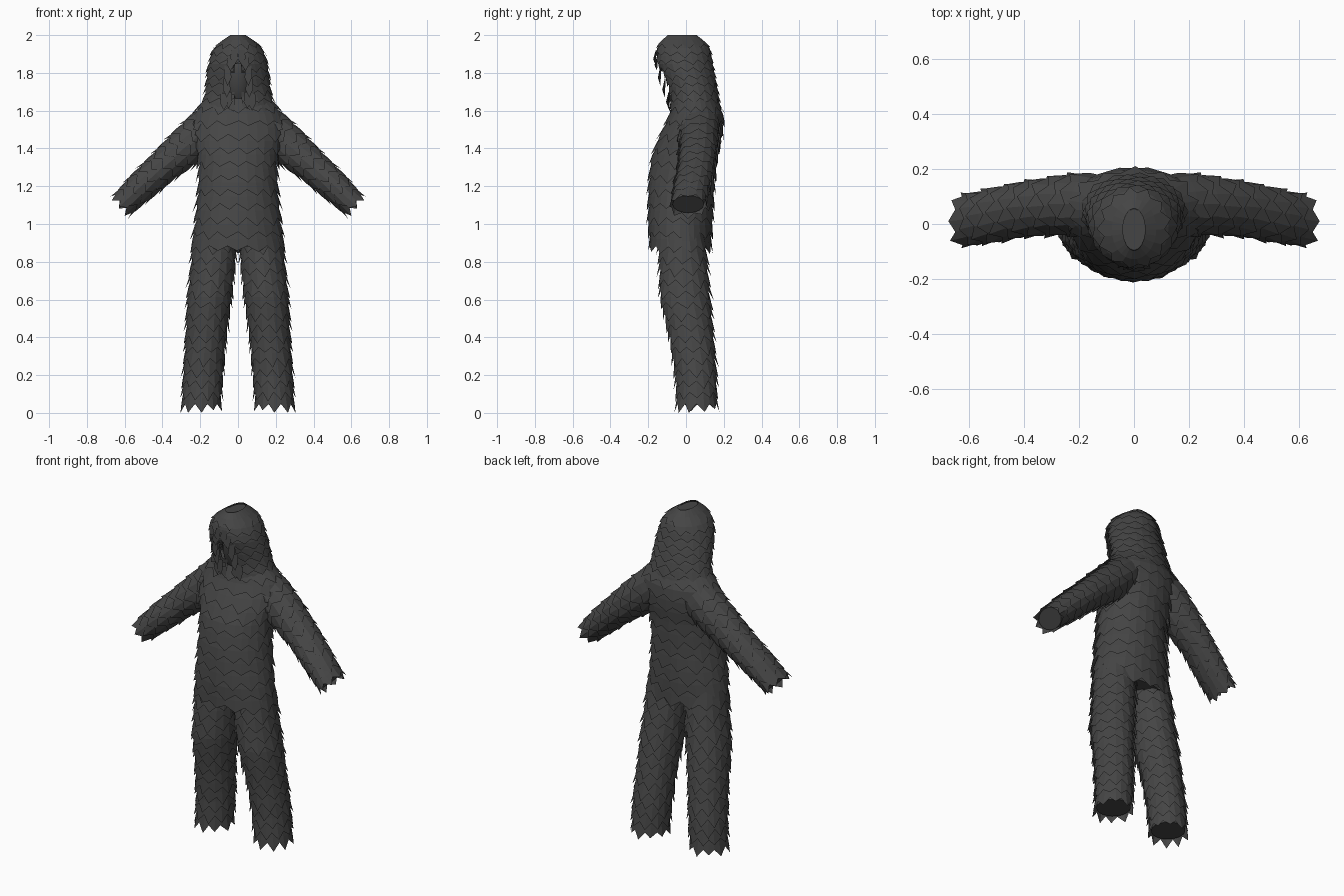
import bpy, bmesh, math, random
from mathutils import Vector

if "Cube" in bpy.data.objects:
    bpy.data.objects.remove(bpy.data.objects["Cube"])

random.seed(4)
fur = bpy.data.materials.new("charcoal fur")
fur.diffuse_color = (0.06, 0.06, 0.06, 1)
fur.use_nodes = True
fur.node_tree.nodes["Principled BSDF"].inputs["Base Color"].default_value = fur.diffuse_color


def finish(name, bm, mirror=False, smooth=False):
    me = bpy.data.meshes.new(name)
    for f in bm.faces:
        f.smooth = smooth
    bm.to_mesh(me)
    bm.free()
    me.materials.append(fur)
    ob = bpy.data.objects.new(name, me)
    bpy.context.collection.objects.link(ob)
    if mirror:
        ob.modifiers.new("mirror", "MIRROR").use_mirror_merge = False
    return ob


class Limb:
    """Elliptical tube through keys (x, y, z, radius_u, radius_v), listed from root to tip."""

    def __init__(self, keys):
        self.c = [Vector(k[:3]) for k in keys]
        self.r = [k[3:] for k in keys]
        self.s = [0.0]
        for a, b in zip(self.c, self.c[1:]):
            self.s.append(self.s[-1] + (b - a).length)
        d = self.c[-1] - self.c[0]
        d.y = 0
        if abs(d.x) < 0.1:
            d.x = 0
        self.d = d.normalized()
        self.u = Vector((-self.d.z, 0, self.d.x))
        self.length = self.s[-1]

    def point(self, t, a, k):
        tc = min(max(t, 0), self.length)
        i = 0
        while i < len(self.s) - 2 and tc > self.s[i + 1]:
            i += 1
        f = (tc - self.s[i]) / (self.s[i + 1] - self.s[i])
        c = self.c[i].lerp(self.c[i + 1], f) + self.d * (t - tc)
        ru, rv = [p + (q - p) * f for p, q in zip(self.r[i], self.r[i + 1])]
        p = c + self.u * (ru * k * math.cos(a)) + Vector((0, rv * k * math.sin(a), 0))
        p.z = min(max(p.z, 0.0), 2.0)
        return p


def shaggy(name, keys, rows, teeth, drop, flare=0.05, mirror=False, hole=None):
    """Closed core covered by overlapping flared skirts with zigzag hems."""
    limb = Limb(keys)
    n = teeth * 2
    bm = bmesh.new()
    # core
    rings = []
    for t in limb.s:
        rings.append([bm.verts.new(limb.point(t, math.tau * j / n, 0.88)) for j in range(n)])
    for top, low in zip(rings, rings[1:]):
        for j in range(n):
            k = (j + 1) % n
            f = (top[j], low[j], low[k], top[k])
            if not (hole and hole(sum((v.co for v in f), Vector()) / 4)):
                bm.faces.new(f)
    bm.faces.new(rings[0])
    bm.faces.new(rings[-1][::-1])
    # skirts
    step = limb.length / rows
    for i in range(rows):
        t = i * step
        top, mid, low = [], [], []
        for j in range(n):
            a = math.tau * (j + 0.15 * random.uniform(-1, 1)) / n
            tip = (j + i) % 2
            jit = random.uniform(0.7, 1.3)
            top.append(bm.verts.new(limb.point(t - step * 0.3, a, 0.9)))
            mid.append(bm.verts.new(limb.point(t + step * 0.45, a, 0.97)))
            end = t + step * 0.95 + (drop * jit if tip else 0)
            low.append(bm.verts.new(limb.point(end, a, 1 + (flare * jit if tip else 0))))
        for ra, rb in ((top, mid), (mid, low)):
            for j in range(n):
                k = (j + 1) % n
                f = (ra[j], rb[j], rb[k], ra[k])
                if hole and hole(sum((v.co for v in f), Vector()) / 4):
                    continue
                bm.faces.new(f)
    bmesh.ops.delete(bm, geom=[v for v in bm.verts if not v.link_faces], context="VERTS")
    return finish(name, bm, mirror)


# torso with ragged hem over the hips
shaggy("torso", [
    (0, 0.05, 1.69, 0.15, 0.10), (0, 0.05, 1.64, 0.20, 0.13), (0, 0.055, 1.57, 0.25, 0.15),
    (0, 0.03, 1.48, 0.25, 0.17), (0, -0.01, 1.35, 0.215, 0.18), (0, -0.025, 1.2, 0.215, 0.18),
    (0, -0.03, 1.0, 0.235, 0.175), (0, -0.03, 0.88, 0.245, 0.165)],
    rows=11, teeth=14, drop=0.035, flare=0.04)

# legs
shaggy("legs", [
    (0.125, -0.02, 0.94, 0.12, 0.125), (0.13, -0.015, 0.8, 0.12, 0.13),
    (0.152, -0.003, 0.6, 0.12, 0.135), (0.17, 0.03, 0.4, 0.11, 0.12),
    (0.185, 0.053, 0.2, 0.108, 0.112), (0.195, 0.058, 0.045, 0.105, 0.108)],
    rows=15, teeth=10, drop=0.038, flare=0.09, mirror=True)

# arms, ending in blunt hands
shaggy("arms", [
    (0.14, 0.07, 1.525, 0.115, 0.12), (0.24, 0.07, 1.435, 0.112, 0.11),
    (0.40, 0.055, 1.30, 0.09, 0.102), (0.52, 0.03, 1.19, 0.083, 0.10),
    (0.61, 0.012, 1.105, 0.07, 0.095)],
    rows=12, teeth=8, drop=0.03, flare=0.07, mirror=True)


def face_gap(p):
    return p.y < 0 and ((p.z - 1.74) / 0.115) ** 2 + (p.x / 0.05) ** 2 < 1


# hooded head, open at the face
shaggy("head", [
    (0, -0.02, 1.992, 0.045, 0.085), (0, -0.018, 1.965, 0.10, 0.125),
    (0, -0.012, 1.92, 0.14, 0.147), (0, -0.008, 1.86, 0.158, 0.15),
    (0, 0.012, 1.8, 0.168, 0.143), (0, 0.04, 1.7, 0.178, 0.132),
    (0, 0.05, 1.62, 0.195, 0.135)],
    rows=9, teeth=13, drop=0.025, flare=0.04, hole=face_gap)

# smooth face veil inside the hood
bm = bmesh.new()
bmesh.ops.create_uvsphere(bm, u_segments=16, v_segments=10, radius=1)
for v in bm.verts:
    x, y, z = v.co
    v.co = (x * 0.065, y * 0.05 - 0.04 - z * 0.025, 1.745 + z * 0.13)
finish("face_veil", bm, smooth=True)

# loose locks beside the face and over the brow
bm = bmesh.new()
for x, z, l, y in ((0.055, 1.84, 0.11, -0.135), (0.06, 1.77, 0.10, -0.112),
                   (0.05, 1.70, 0.09, -0.092), (0.075, 1.69, 0.09, -0.088),
                   (0.02, 1.92, 0.08, -0.16), (0.04, 1.89, 0.08, -0.153)):
    pts = [(x - 0.016, y, z), (x - 0.02, y - 0.014, z - l * 0.6), (x, y + 0.0, z - l),
           (x + 0.02, y - 0.008, z - l * 0.55), (x + 0.016, y + 0.004, z)]
    bm.faces.new([bm.verts.new(p) for p in pts])
finish("face_locks", bm, mirror=True)
